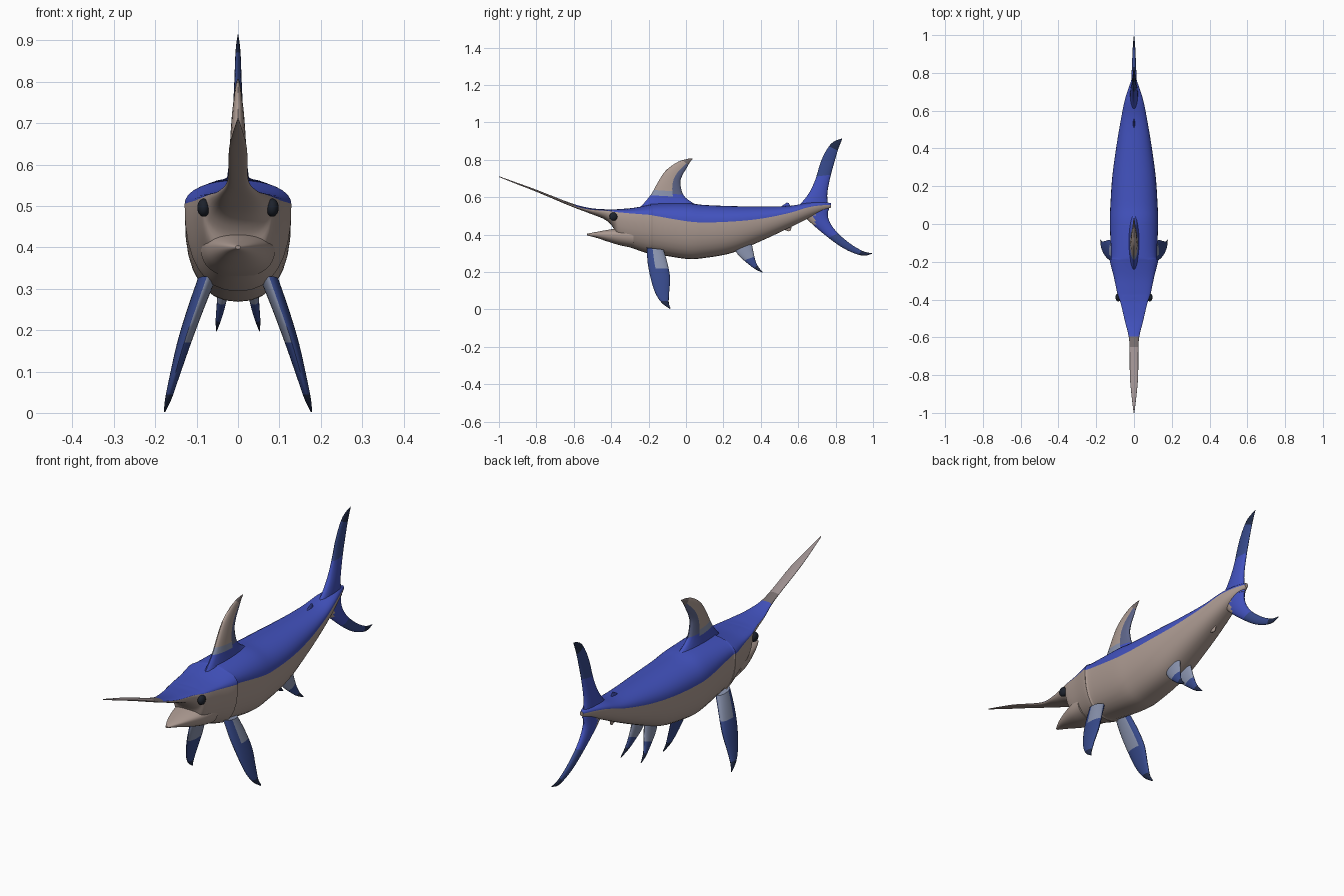
import bpy
import bmesh
from math import cos, sin, pi

default = bpy.data.objects.get("Cube")
if default:
    bpy.data.objects.remove(default)


def material(name, rgb):
    mat = bpy.data.materials.new(name)
    mat.use_nodes = True
    mat.diffuse_color = (*rgb, 1)
    shader = mat.node_tree.nodes["Principled BSDF"]
    shader.inputs["Base Color"].default_value = (*rgb, 1)
    shader.inputs["Roughness"].default_value = 0.8
    return mat


BEIGE, BLUE, FIN_BLUE, PALE, TIP, EYE, BILL, SMOKE, SLATE = range(9)
palette = [
    material("belly beige", (0.42, 0.33, 0.29)),
    material("back blue", (0.055, 0.085, 0.52)),
    material("fin blue", (0.038, 0.068, 0.26)),
    material("pale fin blue", (0.25, 0.29, 0.42)),
    material("dark fin tip", (0.015, 0.024, 0.065)),
    material("eye black", (0.012, 0.016, 0.025)),
    material("bill grey", (0.34, 0.28, 0.28)),
    material("smoky brown", (0.18, 0.15, 0.15)),
    material("slate blue", (0.11, 0.13, 0.25)),
]


def smooth_stations(stations, steps):
    """Catmull-Rom interpolation through a list of equal-length tuples."""
    result = []
    last = len(stations) - 1
    for i in range(last):
        a, b = stations[max(i - 1, 0)], stations[i]
        c, d = stations[i + 1], stations[min(i + 2, last)]
        for k in range(steps):
            t = k / steps
            result.append([
                q + t * (r - p) / 2 + t * t * (p - 2.5 * q + 2 * r - s / 2)
                + t ** 3 * (1.5 * (q - r) + (s - p) / 2)
                for p, q, r, s in zip(a, b, c, d)])
    return result + [list(stations[-1])]


def finish(name, bm, mirror=False, angle=50):
    bmesh.ops.recalc_face_normals(bm, faces=bm.faces)
    mesh = bpy.data.meshes.new(name)
    bm.to_mesh(mesh)
    bm.free()
    obj = bpy.data.objects.new(name, mesh)
    bpy.context.collection.objects.link(obj)
    for mat in palette:
        mesh.materials.append(mat)
    if mirror:
        obj.modifiers.new("Mirror", "MIRROR")
    bpy.ops.object.select_all(action="DESELECT")
    obj.select_set(True)
    bpy.context.view_layer.objects.active = obj
    bpy.ops.object.shade_smooth_by_angle(angle=angle * pi / 180)


def loft(name, stations, ring, paint, steps=5, mirror=False):
    """Skin rings made from the stations; paint(t, u, centre) picks a colour."""
    bm = bmesh.new()
    rows = [[bm.verts.new(p) for p in ring(s)]
            for s in smooth_stations(stations, steps)]
    count = len(rows[0])
    for i, (low, high) in enumerate(zip(rows, rows[1:])):
        for j in range(count):
            k = (j + 1) % count
            face = bm.faces.new((low[j], low[k], high[k], high[j]))
            face.material_index = paint((i + 0.5) / (len(rows) - 1),
                                        (j + 0.5) / count,
                                        face.calc_center_median())
    for row, t in ((rows[0], 0), (rows[-1], 1)):
        cap = bm.faces.new(row)
        cap.material_index = paint(t, 0.75, cap.calc_center_median())
    finish(name, bm, mirror)


def body_ring(station, count=32):
    """Rounded section, widest on the colour line between back and belly."""
    y, top, mid, bottom, width = station
    points = []
    for j in range(count):
        a = 2 * pi * j / count
        side, up = cos(a), sin(a)
        power = 0.95 if up > 0 else 0.85
        x = width * abs(side) ** power * (1 if side > 0 else -1)
        height = top - mid if up > 0 else mid - bottom
        z = mid + height * abs(up) ** power * (1 if up > 0 else -1)
        points.append((x, y, z))
    return points


def fin_ring(station, count=20):
    """Lens section between a leading and a trailing edge point."""
    ly, lz, ty, tz, x, thick = station
    points = []
    for j in range(count):
        a = 2 * pi * j / count
        c = (1 - cos(a)) / 2
        points.append((x + thick * sin(a), ly + c * (ty - ly), lz + c * (tz - lz)))
    return points


def chord(u):
    return (1 - cos(2 * pi * u)) / 2


def body_paint(t, u, p):
    if u > 0.5:
        return BEIGE
    if p.y < -.65:
        return BILL
    return SMOKE if p.y < -.605 else BLUE


# Bill, head and body in one skin: y, top, colour line, bottom, half width
body = [
    (-1, .712, .71, .708, .002), (-.9, .676, .672, .668, .014),
    (-.8, .64, .635, .629, .022), (-.62, .57, .562, .553, .025),
    (-.52, .543, .535, .515, .047), (-.43, .535, .528, .478, .068),
    (-.385, .535, .522, .43, .082), (-.36, .536, .519, .36, .09),
    (-.28, .543, .512, .325, .107), (-.19, .56, .505, .295, .129),
    (-.175, .565, .502, .298, .121), (0, .568, .472, .27, .128),
    (.1, .558, .465, .275, .125), (.25, .552, .47, .303, .115),
    (.4, .55, .485, .365, .095), (.55, .553, .515, .435, .07),
    (.65, .57, .545, .485, .05), (.72, .575, .556, .52, .029),
    (.775, .568, .558, .545, .008),
]
loft("body", body, body_ring, body_paint)

# Open lower jaw
jaw = [
    (-.53, .404, .4, .396, .006), (-.48, .414, .402, .383, .032),
    (-.42, .425, .402, .363, .056), (-.35, .435, .4, .342, .078),
    (-.28, .44, .4, .328, .09),
]
loft("lower_jaw", jaw, body_ring, lambda t, u, p: BEIGE)


# Fins: leading y, z, trailing y, z, sideways offset, half thickness
def dorsal_paint(t, u, p):
    if p.z < .61:
        return BLUE
    if t > .75:
        return SMOKE
    if chord(u) > .72:
        return SLATE
    return PALE if p.z < .635 else BEIGE


dorsal = [
    (-.25, .54, .08, .545, 0, .03), (-.19, .61, -.005, .6, 0, .022),
    (-.15, .68, -.03, .67, 0, .018), (-.11, .74, -.02, .715, 0, .014),
    (-.05, .785, 0, .75, 0, .009), (0, .803, .02, .785, 0, .005),
    (.035, .808, .035, .803, 0, .001),
]
loft("dorsal_fin", dorsal, fin_ring, dorsal_paint)


def tail_paint(t, u, p):
    if .44 < p.z < .55 and p.y < .685:
        return BEIGE
    if t < .45:
        return BLUE
    return FIN_BLUE if t < .75 else TIP


upper_lobe = [
    (.58, .53, .765, .53, 0, .022), (.65, .61, .755, .61, 0, .019),
    (.69, .69, .77, .7, 0, .014), (.725, .8, .797, .8, 0, .009),
    (.775, .885, .815, .86, 0, .006), (.835, .915, .833, .905, 0, .001),
]
lower_lobe = [
    (.6, .55, .765, .56, 0, .022), (.645, .485, .76, .49, 0, .02),
    (.74, .4, .8, .42, 0, .014), (.845, .325, .88, .35, 0, .01),
    (.94, .288, .95, .31, 0, .006), (.995, .297, .995, .301, 0, .001),
]
loft("tail_upper_lobe", upper_lobe, fin_ring, tail_paint)
loft("tail_lower_lobe", lower_lobe, fin_ring, tail_paint)


def pectoral_paint(t, u, p):
    if t > .76:
        return TIP
    outer = u < .5
    if outer and t < .3 and chord(u) > .4:
        return PALE
    if not outer and t < .42 and chord(u) < .8:
        return PALE
    return FIN_BLUE


def pelvic_paint(t, u, p):
    if t < .42:
        return PALE
    return FIN_BLUE if t < .72 else TIP


pectoral = [
    (-.21, .33, -.12, .32, .075, .022), (-.205, .25, -.1, .25, .103, .02),
    (-.19, .17, -.085, .17, .13, .017), (-.165, .09, -.09, .09, .153, .012),
    (-.13, .035, -.092, .035, .168, .008), (-.085, .002, -.083, .008, .177, .002),
]
pelvic = [
    (.25, .34, .35, .36, .03, .016), (.28, .29, .36, .31, .035, .014),
    (.33, .245, .37, .265, .042, .01), (.37, .215, .385, .23, .048, .006),
    (.408, .197, .41, .2, .052, .001),
]
loft("pectoral_fins", pectoral, fin_ring, pectoral_paint, mirror=True)
loft("pelvic_fins", pelvic, fin_ring, pelvic_paint, mirror=True)

# Little finlets in front of the tail
back_finlet = [(.5, .545, .56, .545, 0, .006), (.54, .571, .55, .568, 0, .002)]
belly_finlet = [(.5, .435, .57, .46, 0, .009), (.55, .417, .56, .422, 0, .002)]
loft("back_finlet", back_finlet, fin_ring, lambda t, u, p: BLUE)
loft("belly_finlet", belly_finlet, fin_ring, lambda t, u, p: BEIGE)

# Bulging eyes
bm = bmesh.new()
bmesh.ops.create_uvsphere(bm, u_segments=20, v_segments=12, radius=.022)
bmesh.ops.scale(bm, vec=(.7, 1, 1), verts=bm.verts)
bmesh.ops.translate(bm, vec=(.083, -.388, .496), verts=bm.verts)
for f in bm.faces:
    f.material_index = EYE
finish("eyes", bm, mirror=True)
